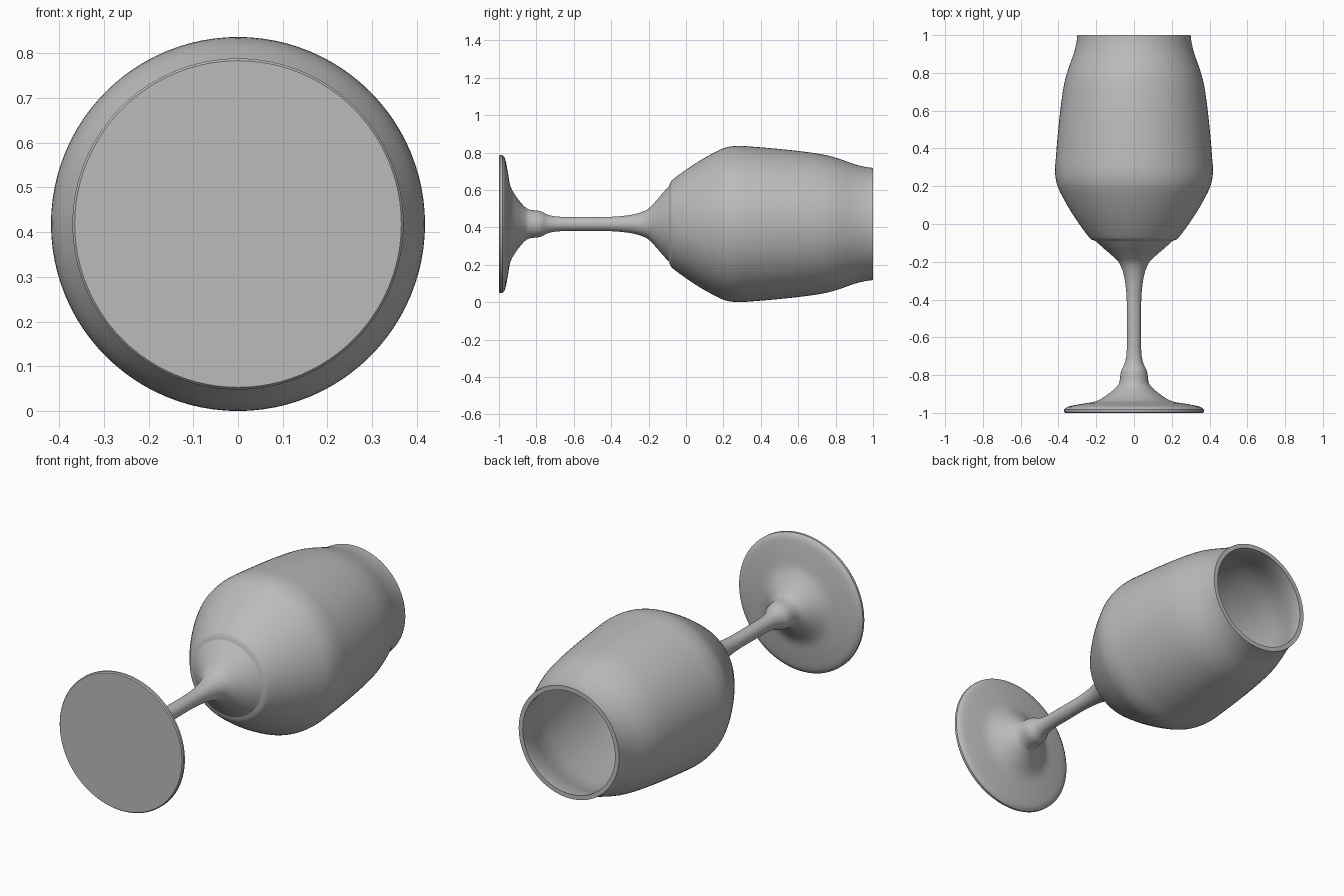
import bpy, math
from mathutils import Vector

if "Cube" in bpy.data.objects:
    bpy.data.objects.remove(bpy.data.objects["Cube"], do_unlink=True)

AXIS_Z = 0.418
SEGMENTS = 96

grey = bpy.data.materials.new("plain grey")
grey.use_nodes = True
COLOUR = (0.5, 0.5, 0.5, 1)
grey.diffuse_color = COLOUR
grey.node_tree.nodes["Principled BSDF"].inputs["Base Color"].default_value = COLOUR


def smooth_path(points, steps=4):
    """Catmull-Rom curve through (y, radius) points."""
    p = [Vector(q) for q in points]
    p = [2 * p[0] - p[1]] + p + [2 * p[-1] - p[-2]]
    path = []
    for a, b, c, d in zip(p, p[1:], p[2:], p[3:]):
        for i in range(steps):
            t = i / steps
            path.append(0.5 * (2 * b + (c - a) * t + (2 * a - 5 * b + 4 * c - d) * t * t
                               + (3 * b - a - 3 * c + d) * t ** 3))
    path.append(p[-2])
    return [(v.x, v.y) for v in path]


def lathe(name, profile):
    """Revolve a (y, radius) profile about the horizontal axis; zero radius closes an end."""
    verts, faces, rings = [], [], []
    for y, r in profile:
        count = 1 if r < 1e-5 else SEGMENTS
        rings.append(range(len(verts), len(verts) + count))
        for k in range(count):
            a = math.tau * k / SEGMENTS
            verts.append((r * math.sin(a), y, AXIS_Z + r * math.cos(a)))
    for lo, hi in zip(rings, rings[1:]):
        for k in range(SEGMENTS):
            n = (k + 1) % SEGMENTS
            if len(lo) == 1:
                faces.append((lo[0], hi[k], hi[n]))
            elif len(hi) == 1:
                faces.append((lo[k], hi[0], lo[n]))
            else:
                faces.append((lo[k], hi[k], hi[n], lo[n]))
    mesh = bpy.data.meshes.new(name)
    mesh.from_pydata(verts, [], faces)
    mesh.materials.append(grey)
    obj = bpy.data.objects.new(name, mesh)
    bpy.context.collection.objects.link(obj)
    bpy.ops.object.select_all(action='DESELECT')
    obj.select_set(True)
    bpy.context.view_layer.objects.active = obj
    bpy.ops.object.shade_smooth_by_angle(angle=math.radians(35))
    return obj


# Foot: flat disc underneath, flared top rising to a small collar
foot_top = smooth_path([(-0.982, 0.37), (-0.966, 0.345), (-0.952, 0.275), (-0.938, 0.2),
                        (-0.905, 0.143), (-0.86, 0.09), (-0.83, 0.076), (-0.78, 0.069),
                        (-0.74, 0.05), (-0.70, 0.041), (-0.66, 0.038)])
lathe("foot", [(-1, 0), (-1, 0.365), (-0.994, 0.37)] + foot_top)

# Stem: slim rod widening into the cup under the bowl
lathe("stem", smooth_path([(-0.66, 0.038), (-0.55, 0.038), (-0.42, 0.038), (-0.34, 0.043),
                           (-0.27, 0.054), (-0.21, 0.076), (-0.17, 0.113), (-0.125, 0.165),
                           (-0.09, 0.203)]))

# Bowl: outer wall, flat rim and hollow inside
outer = smooth_path([(-0.09, 0.203), (-0.083, 0.222), (-0.07, 0.238), (-0.01, 0.283),
                     (0.06, 0.33), (0.14, 0.376), (0.21, 0.408), (0.28, 0.418), (0.36, 0.413),
                     (0.48, 0.403), (0.62, 0.388), (0.74, 0.37), (0.82, 0.348),
                     (0.90, 0.32), (0.96, 0.305), (1, 0.3)])
inner = smooth_path([(1, 0.276), (0.96, 0.281), (0.90, 0.296), (0.82, 0.324), (0.74, 0.346),
                     (0.62, 0.364), (0.48, 0.379), (0.28, 0.393), (0.21, 0.383),
                     (0.14, 0.352), (0.06, 0.303), (0, 0.25), (-0.05, 0.18),
                     (-0.08, 0.09), (-0.09, 0)])
lathe("bowl", outer + inner)
